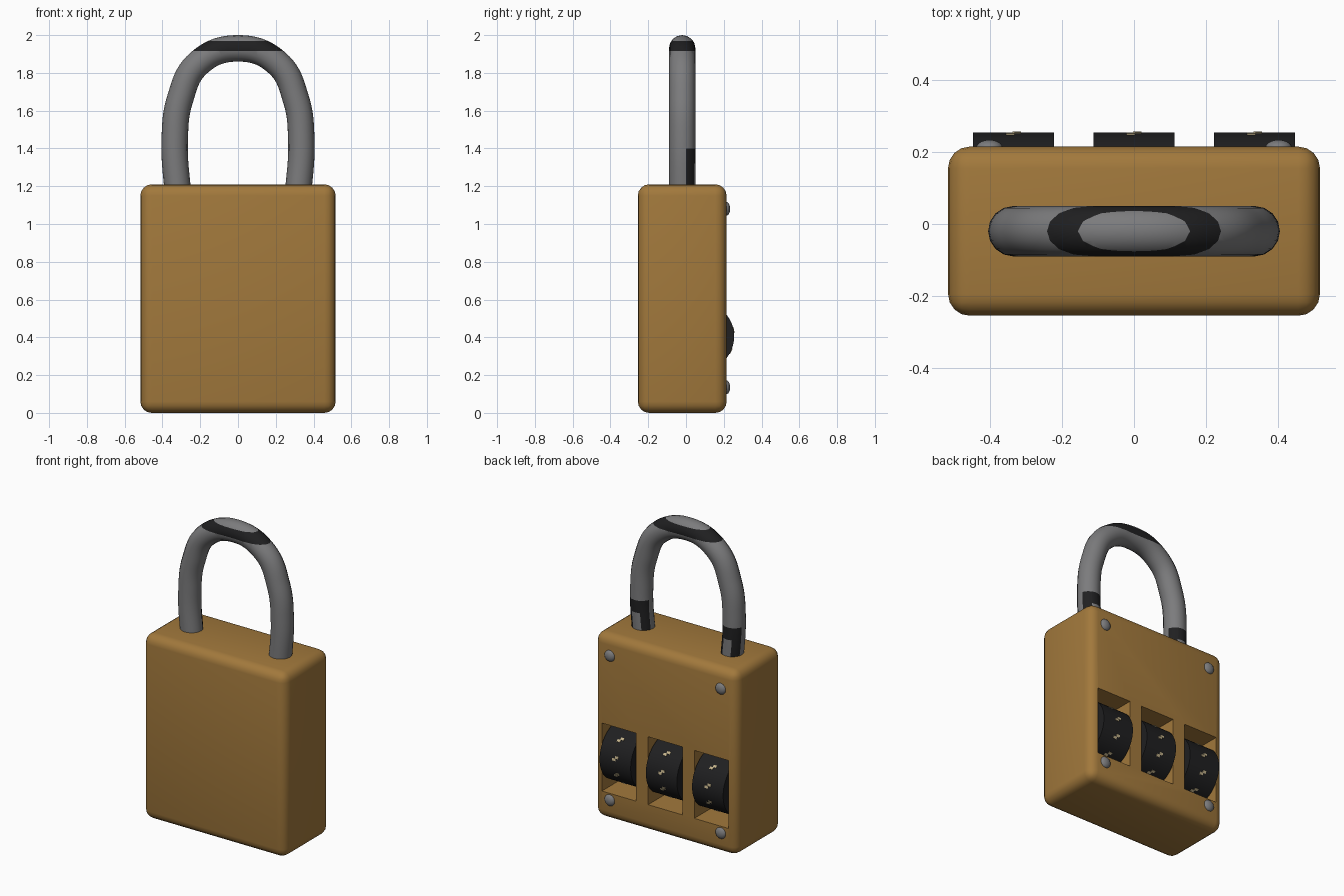
import bpy, bmesh, math
from mathutils import Matrix, Vector

cube = bpy.data.objects.get("Cube")
if cube:
    bpy.data.objects.remove(cube)


def material(name, colour):
    m = bpy.data.materials.new(name)
    m.use_nodes = True
    m.diffuse_color = (*colour, 1)
    m.node_tree.nodes["Principled BSDF"].inputs["Base Color"].default_value = (*colour, 1)
    return m


brass = material("brass", (0.36, 0.19, 0.045))
steel = material("steel", (0.2, 0.2, 0.205))
black = material("black", (0.014, 0.014, 0.015))
cream = material("cream", (0.55, 0.45, 0.26))


def activate(ob):
    bpy.ops.object.select_all(action="DESELECT")
    ob.select_set(True)
    bpy.context.view_layer.objects.active = ob


def smooth(ob, angle=35):
    activate(ob)
    bpy.ops.object.shade_smooth_by_angle(angle=math.radians(angle))


def make(name, bm, *mats):
    me = bpy.data.meshes.new(name)
    bm.to_mesh(me)
    bm.free()
    ob = bpy.data.objects.new(name, me)
    bpy.context.collection.objects.link(ob)
    for m in mats:
        me.materials.append(m)
    return ob


def box(name, lo, hi, mat):
    lo, hi = Vector(lo), Vector(hi)
    bm = bmesh.new()
    bmesh.ops.create_cube(bm, size=1, matrix=Matrix.Translation((lo + hi) / 2)
                          @ Matrix.Diagonal((*(hi - lo), 1)))
    return make(name, bm, mat)


def apply_modifiers(ob):
    activate(ob)
    for mod in list(ob.modifiers):
        bpy.ops.object.modifier_apply(modifier=mod.name)


# Rounded body with three dial windows cut into the back
body = box("body", (-0.517, -0.255, 0), (0.517, 0.215, 1.21), brass)
bevel = body.modifiers.new("rounded", "BEVEL")
bevel.width, bevel.segments = 0.06, 4
apply_modifiers(body)

dial_xs = [-0.335, 0, 0.335]
dial_y, dial_z, dial_r, dial_w = 0.07, 0.405, 0.185, 0.225
for x in dial_xs:
    cutter = box("window_cutter", (x - 0.124, -0.14, 0.18), (x + 0.124, 0.4, 0.625), brass)
    cut = body.modifiers.new("window", "BOOLEAN")
    cut.operation, cut.solver, cut.object = "DIFFERENCE", "EXACT", cutter
    apply_modifiers(body)
    bpy.data.objects.remove(cutter)
smooth(body)

# Number dials with a ring of small raised marks
for i, x in enumerate(dial_xs):
    centre = Matrix.Translation((x, dial_y, dial_z))
    bm = bmesh.new()
    bmesh.ops.create_cone(bm, cap_ends=True, segments=48, radius1=dial_r, radius2=dial_r,
                          depth=dial_w, matrix=centre @ Matrix.Rotation(math.pi / 2, 4, "Y"))
    smooth(make(f"dial_{i + 1}", bm, black))
    bm = bmesh.new()
    for k in range(10):
        turn = Matrix.Rotation(math.tau * (k + 0.3) / 10, 4, "X")
        for dx, dz in ((-0.009, 0.008), (0.009, -0.008)):
            bmesh.ops.create_cube(bm, size=1, matrix=centre @ turn
                                  @ Matrix.Translation((dx, dial_r, dz))
                                  @ Matrix.Diagonal((0.024, 0.005, 0.016, 1)))
    make(f"dial_marks_{i + 1}", bm, cream)

# Shackle swept along a tapering arch
half = [(0.315, 1.12), (0.335, 1.45), (0.307, 1.66), (0.21, 1.85)]
path = [(-x, z) for x, z in half] + [(0, 1.93)] + half[::-1]
curve = bpy.data.curves.new("shackle", "CURVE")
curve.dimensions = "3D"
curve.bevel_depth, curve.bevel_resolution, curve.resolution_u = 0.07, 6, 12
curve.use_fill_caps = True
spline = curve.splines.new("BEZIER")
spline.bezier_points.add(len(path) - 1)
for p, (x, z) in zip(spline.bezier_points, path):
    p.co = (x, -0.02, z)
    p.handle_left_type = p.handle_right_type = "AUTO"
shackle = bpy.data.objects.new("shackle", curve)
bpy.context.collection.objects.link(shackle)
activate(shackle)
bpy.ops.object.convert(target="MESH")
shackle = bpy.context.object
shackle.data.materials.clear()
for m in (steel, black):
    shackle.data.materials.append(m)

# Dark band round the crown and dark patches at the back of the feet
bm = bmesh.new()
bm.from_mesh(shackle.data)
band_low, band_high, foot_top, slot_top = 1.915, 1.97, 1.4, 1.32
for axis, value in ((2, band_low), (2, band_high), (2, foot_top), (2, slot_top),
                    (1, 0.0), (1, 0.043)):
    co, no = Vector(), Vector()
    co[axis], no[axis] = value, 1
    geom = bm.verts[:] + bm.edges[:] + bm.faces[:]
    if axis == 1:
        low = [f for f in bm.faces if f.calc_center_median().z < foot_top]
        geom = list({g for f in low for g in (*f.verts, *f.edges, f)})
    bmesh.ops.bisect_plane(bm, geom=geom, plane_co=co, plane_no=no)
for f in bm.faces:
    c = f.calc_center_median()
    band = band_low < c.z < band_high
    foot = c.z < foot_top and c.y > 0 and not (c.y > 0.043 and c.z < slot_top)
    f.material_index = int(band or foot)
bm.to_mesh(shackle.data)
bm.free()
smooth(shackle, 50)

# Domed rivets at the back corners
for side, x in (("left", 0.402), ("right", -0.402)):
    for level, z in (("lower", 0.135), ("upper", 1.08)):
        bm = bmesh.new()
        bmesh.ops.create_uvsphere(bm, u_segments=20, v_segments=12, radius=1,
                                  matrix=Matrix.Translation((x, 0.212, z))
                                  @ Matrix.Diagonal((0.037, 0.022, 0.037, 1)))
        smooth(make(f"rivet_{level}_{side}", bm, steel), 60)
